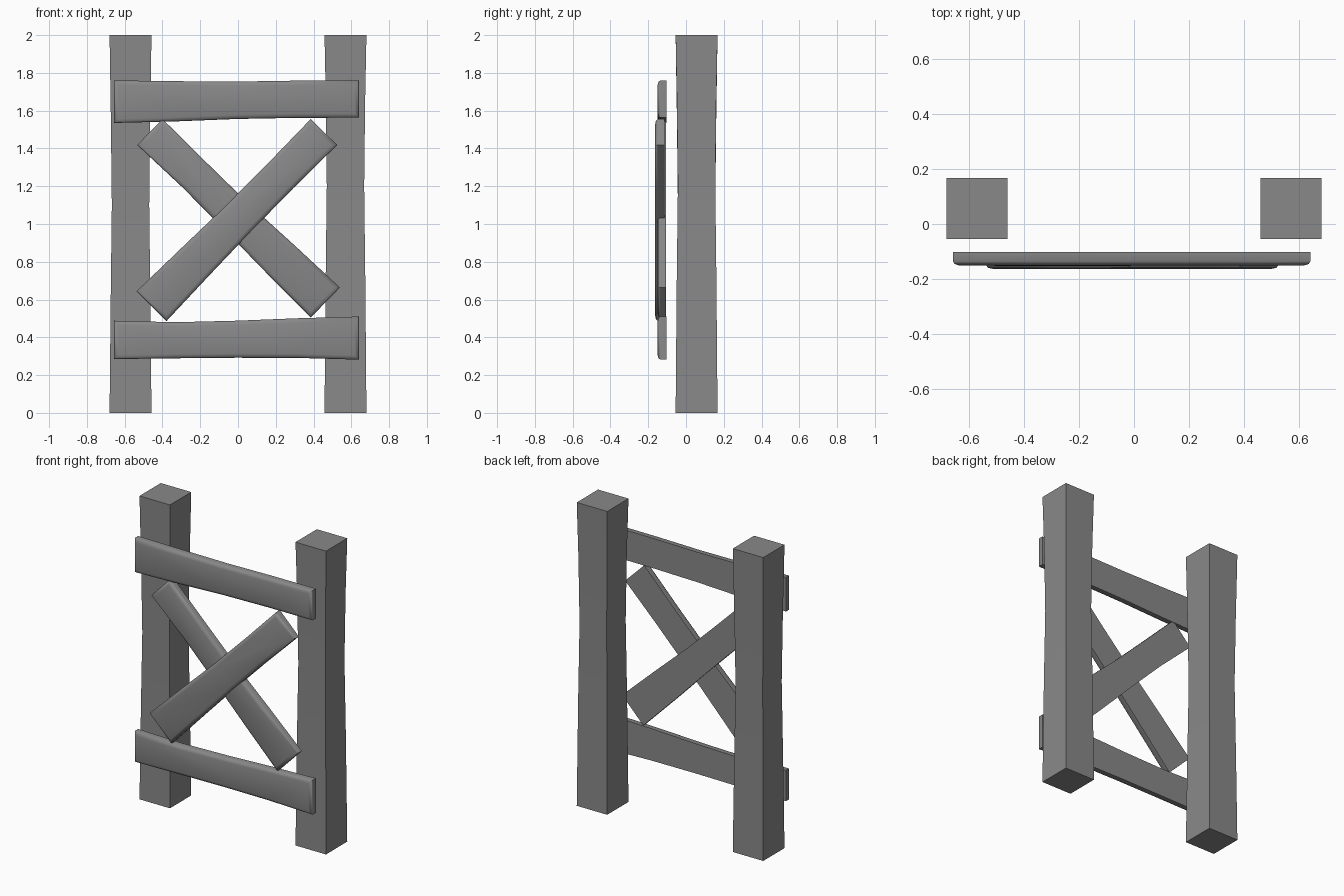
import bpy, bmesh, math

if "Cube" in bpy.data.objects:
    bpy.data.objects.remove(bpy.data.objects["Cube"])

wood = bpy.data.materials.new("grey wood")
wood.diffuse_color = (0.25, 0.25, 0.25, 1)
wood.use_nodes = True
wood.node_tree.nodes["Principled BSDF"].inputs["Base Color"].default_value = wood.diffuse_color


def loft(name, rings, angle):
    """Skin a list of equal-length closed rings and cap both ends."""
    bm = bmesh.new()
    loops = [[bm.verts.new(p) for p in ring] for ring in rings]
    n = len(loops[0])
    for a, b in zip(loops, loops[1:]):
        for i in range(n):
            bm.faces.new((a[i], a[(i + 1) % n], b[(i + 1) % n], b[i]))
    bm.faces.new(loops[0])
    bm.faces.new(loops[-1])
    bmesh.ops.recalc_face_normals(bm, faces=bm.faces)
    mesh = bpy.data.meshes.new(name)
    bm.to_mesh(mesh)
    bm.free()
    mesh.materials.append(wood)
    ob = bpy.data.objects.new(name, mesh)
    bpy.context.collection.objects.link(ob)
    bpy.ops.object.select_all(action='DESELECT')
    ob.select_set(True)
    bpy.context.view_layer.objects.active = ob
    bpy.ops.object.shade_smooth_by_angle(angle=math.radians(angle))
    return ob


def post(name, x, waist_z):
    """Square post, slightly thinner around the waist."""
    rings = []
    for z, inset in ((0, 0), (waist_z - 0.5, 0.006), (waist_z, 0.012),
                     (waist_z + 0.45, 0.007), (2, 0)):
        h = 0.111 - inset
        rings.append([(x + sx * h, 0.056 + sy * h, z)
                      for sx, sy in ((-1, -1), (1, -1), (1, 1), (-1, 1))])
    return loft(name, rings, 20)


def board(name, start, end, widths, back, front):
    """Plank between two (x, z) points; widths are (below, above) the centre line
    at even stations. The front edge is rounded over."""
    dx, dz = end[0] - start[0], end[1] - start[1]
    length = math.hypot(dx, dz)
    ux, uz = dx / length, dz / length
    last = len(widths) - 1

    def outline(y, inset):
        low, high = [], []
        for i, (below, above) in enumerate(widths):
            t = inset + (length - 2 * inset) * i / last
            for row, w in ((low, inset - below), (high, above - inset)):
                row.append((start[0] + ux * t - uz * w, y, start[1] + uz * t + ux * w))
        return low + high[::-1]

    rings = [outline(back, 0), outline(front + 0.015, 0),
             outline(front + 0.005, 0.006), outline(front, 0.022)]
    return loft(name, rings, 60)


# Posts
post("left_post", -0.569, 1.1)
post("right_post", 0.569, 1.2)

# Horizontal rails
board("top_rail", (-0.657, 1.65), (0.64, 1.65),
      ((0.115, 0.11), (0.107, 0.106), (0.094, 0.104), (0.088, 0.109), (0.087, 0.11)), -0.102, -0.15)
board("bottom_rail", (-0.657, 0.39), (0.64, 0.39),
      ((0.105, 0.098), (0.101, 0.09), (0.098, 0.098), (0.099, 0.111), (0.108, 0.12)), -0.102, -0.15)

# Crossed braces, the second lying over the first
board("rear_brace", (-0.467, 1.487), (0.463, 0.585),
      ((0.096, 0.096), (0.09, 0.093), (0.096, 0.092), (0.106, 0.103), (0.112, 0.11)), -0.105, -0.152)
board("front_brace", (-0.458, 0.565), (0.455, 1.487),
      ((0.112, 0.112), (0.103, 0.104), (0.096, 0.095), (0.094, 0.094), (0.098, 0.098)), -0.115, -0.164)
